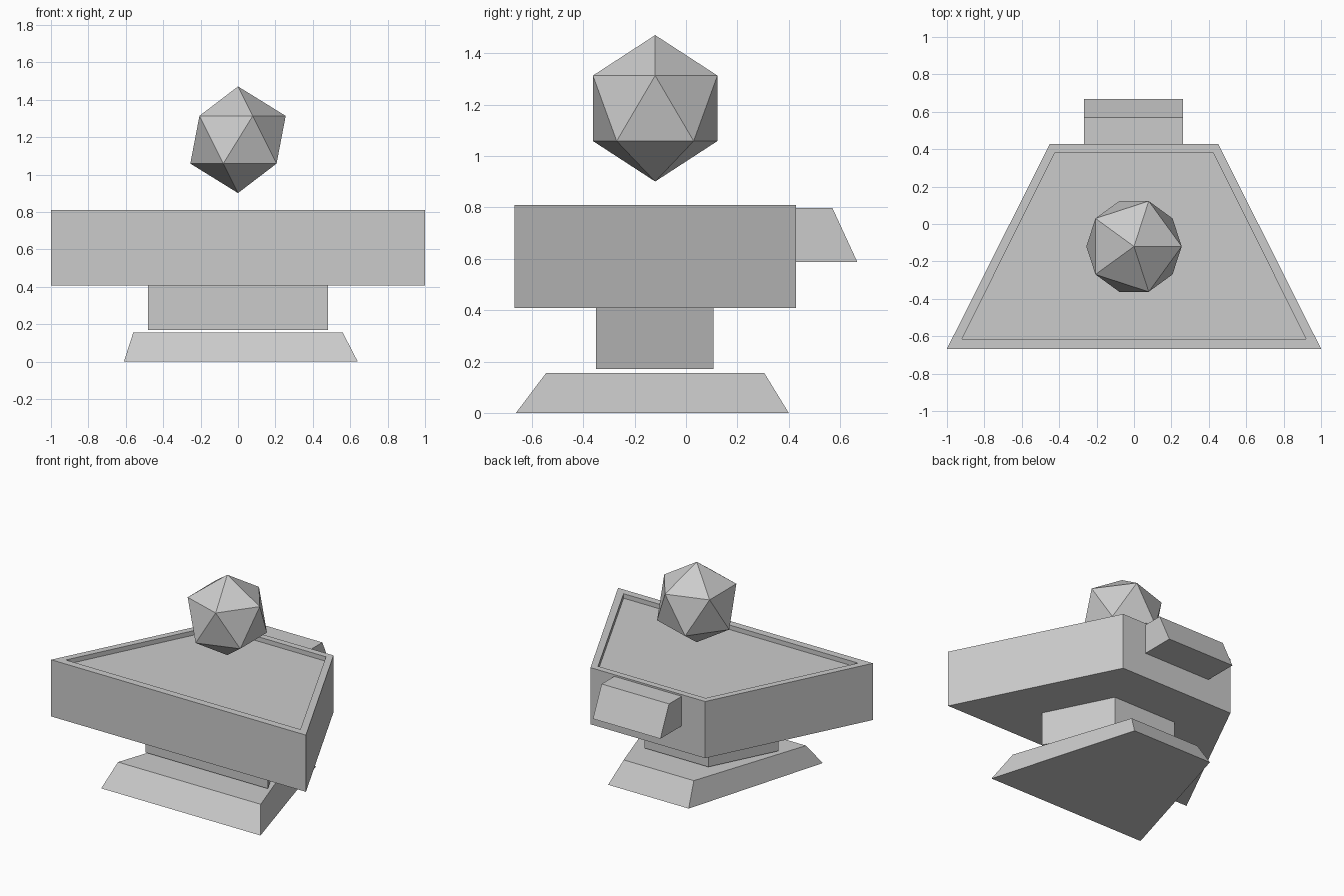
import bpy, bmesh

if "Cube" in bpy.data.objects:
    bpy.data.objects.remove(bpy.data.objects["Cube"])


def loft(name, rings):
    """Closed solid through matching rings of points."""
    bm = bmesh.new()
    loops = [[bm.verts.new(p) for p in ring] for ring in rings]
    n = len(loops[0])
    bm.faces.new(loops[0])
    bm.faces.new(loops[-1])
    for a, b in zip(loops, loops[1:]):
        for i in range(n):
            j = (i + 1) % n
            bm.faces.new((a[i], a[j], b[j], b[i]))
    bmesh.ops.recalc_face_normals(bm, faces=bm.faces)
    mesh = bpy.data.meshes.new(name)
    bm.to_mesh(mesh)
    bm.free()
    obj = bpy.data.objects.new(name, mesh)
    bpy.context.collection.objects.link(obj)
    return obj


def trapezoid(z, front, y_front, back, y_back, cx=0.0):
    """Ring with half-widths at the front and back edges."""
    return [(cx - front, y_front, z), (cx + front, y_front, z),
            (cx + back, y_back, z), (cx - back, y_back, z)]


# Sloped foot
loft("base", [trapezoid(0, 0.625, -0.662, 0.316, 0.40, 0.015),
              trapezoid(0.155, 0.56, -0.545, 0.275, 0.305)])

# Pedestal between foot and tray
loft("neck", [trapezoid(0.17, 0.48, -0.35, 0.25, 0.107),
              trapezoid(0.41, 0.48, -0.35, 0.25, 0.107)])

# Main body with a shallow recessed top
loft("tray", [trapezoid(0.408, 1.0, -0.667, 0.45, 0.428),
              trapezoid(0.81, 1.0, -0.667, 0.45, 0.428),
              trapezoid(0.81, 0.92, -0.615, 0.422, 0.383),
              trapezoid(0.778, 0.92, -0.615, 0.422, 0.383)])

# Wedge block on the back
profile = [(0.428, 0.588), (0.667, 0.588), (0.57, 0.798), (0.428, 0.798)]
loft("rear_block", [[(x, y, z) for y, z in profile] for x in (-0.266, 0.263)])

# Floating faceted ball
bpy.ops.mesh.primitive_ico_sphere_add(subdivisions=1, radius=0.285,
                                      location=(0, -0.12, 1.186))
bpy.context.object.name = "faceted_ball"
